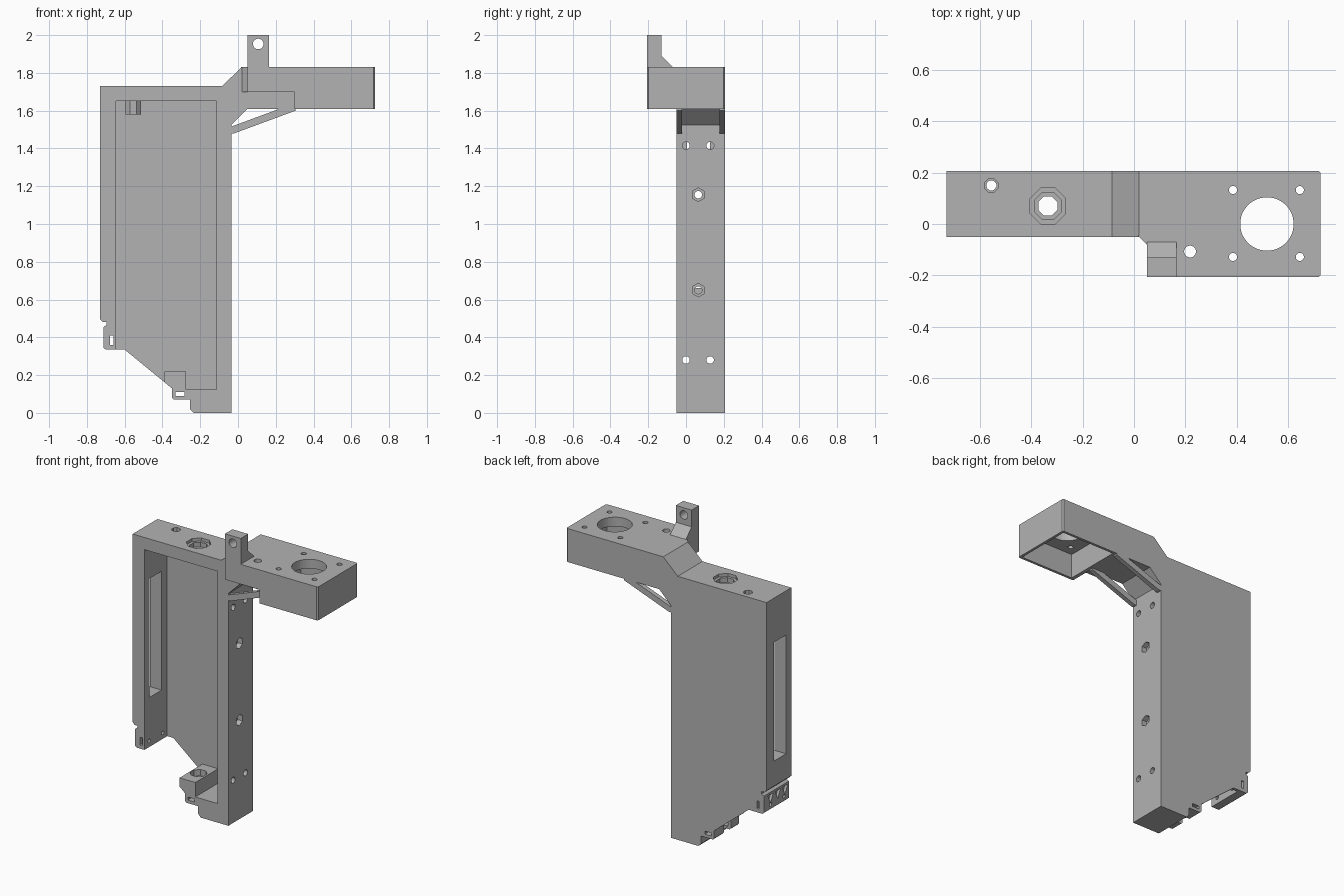
import bpy, bmesh, math
from mathutils import Matrix, Vector

cube = bpy.data.objects.get("Cube")
if cube:
    bpy.data.objects.remove(cube, do_unlink=True)

grey = bpy.data.materials.new("plain grey")
grey.use_nodes = True
grey.diffuse_color = (0.45, 0.45, 0.45, 1)
grey.node_tree.nodes["Principled BSDF"].inputs["Base Color"].default_value = (0.45, 0.45, 0.45, 1)

# Maps (profile u, profile v, extrusion depth) to x, y, z for each extrusion axis
PLACE = {"x": lambda u, v, d: (d, u, v),
         "y": lambda u, v, d: (u, d, v),
         "z": lambda u, v, d: (u, v, d)}


def prism(name, axis, points, start, end):
    """Extrude a 2D profile along an axis."""
    bm = bmesh.new()
    verts = [bm.verts.new(PLACE[axis](u, v, start)) for u, v in points]
    face = bm.faces.new(verts)
    new = bmesh.ops.extrude_face_region(bm, geom=[face])["geom"]
    step = Vector(PLACE[axis](0, 0, end - start))
    bmesh.ops.translate(bm, vec=step, verts=[g for g in new if isinstance(g, bmesh.types.BMVert)])
    bmesh.ops.recalc_face_normals(bm, faces=bm.faces)
    mesh = bpy.data.meshes.new(name)
    bm.to_mesh(mesh)
    bm.free()
    mesh.materials.append(grey)
    ob = bpy.data.objects.new(name, mesh)
    bpy.context.collection.objects.link(ob)
    return ob


def rect(u0, u1, v0, v1):
    return [(u0, v0), (u1, v0), (u1, v1), (u0, v1)]


def ring(u, v, r, sides=24):
    turn = math.pi / sides
    return [(u + r * math.cos(turn + i * 2 * turn), v + r * math.sin(turn + i * 2 * turn))
            for i in range(sides)]


def combine(target, other, operation):
    """Apply a boolean and remove the helper."""
    other.hide_render = True
    mod = target.modifiers.new("combine", "BOOLEAN")
    mod.operation, mod.solver, mod.object = operation, "EXACT", other
    bpy.context.view_layer.update()
    deps = bpy.context.evaluated_depsgraph_get()
    mesh = bpy.data.meshes.new_from_object(target.evaluated_get(deps))
    target.modifiers.clear()
    target.data = mesh
    bpy.data.objects.remove(other, do_unlink=True)


def cut(target, axis, points, start, end):
    combine(target, prism("cutter", axis, points, start, end), "DIFFERENCE")


def add(target, axis, points, start, end):
    combine(target, prism("addition", axis, points, start, end), "UNION")


FRONT, BACK = -0.05, 0.207

# Upright frame and neck, one side profile
outline = [(-0.73, 1.73), (-0.73, 0.495), (-0.715, 0.48), (-0.695, 0.48), (-0.695, 0.465),
           (-0.712, 0.455), (-0.712, 0.345), (-0.70, 0.335), (-0.60, 0.335), (-0.35, 0.13),
           (-0.35, 0.08), (-0.34, 0.07), (-0.255, 0.07), (-0.255, 0.02), (-0.235, 0),
           (-0.035, 0), (-0.035, 1.525), (0.05, 1.61), (0.305, 1.61), (0.305, 1.83),
           (0.02, 1.83), (-0.085, 1.73)]
frame = prism("upright_frame", "y", outline, FRONT, BACK)

# Front cavity, leaving a thin back plate and the lower nut block
cavity = [(-0.645, 1.65), (-0.115, 1.65), (-0.115, 0.125), (-0.275, 0.125), (-0.275, 0.22),
          (-0.39, 0.22), (-0.39, 0.05), (-0.645, 0.05)]
cut(frame, "y", cavity, FRONT - 0.1, 0.187)

# Screw boss under the roof
add(frame, "z", ring(-0.555, 0.15, 0.045, 8), 1.58, 1.67)

# Roof holes: stepped octagonal bearing seat and a small screw hole
for radius, bottom in ((0.075, 1.71), (0.057, 1.68), (0.04, -0.1)):
    cut(frame, "z", ring(-0.335, 0.07, radius, 8), bottom, 1.8)
cut(frame, "z", ring(-0.335, 0.07, 0.052, 8), 0.18, 0.3)
cut(frame, "z", ring(-0.555, 0.15, 0.028, 8), 1.70, 1.8)
cut(frame, "z", ring(-0.555, 0.15, 0.02, 12), 1.5, 1.8)

# Side wall: round holes and hexagonal nut seats
for z in (0.28, 1.415):
    for y in (0, 0.128):
        cut(frame, "x", ring(y, z, 0.02, 16), -0.2, 0.1)
for z in (0.65, 1.155):
    cut(frame, "x", ring(0.065, z, 0.036, 6), -0.07, 0.1)
    cut(frame, "x", ring(0.065, z, 0.02, 16), -0.2, 0.1)

# Long slot in the opposite wall, with small notches and holes beneath
cut(frame, "x", rect(0.004, 0.128, 0.66, 1.44), -0.8, -0.6)
for y in (-0.01, 0.065, 0.14):
    cut(frame, "x", [(y - 0.028, 0.44), (y + 0.028, 0.44), (y, 0.385)], -0.8, -0.695)
for y in (0, 0.14):
    cut(frame, "x", ring(y, 0.375, 0.012, 12), -0.8, -0.6)

# Tie slots through the feet
cut(frame, "y", rect(-0.677, -0.66, 0.36, 0.41), -0.2, 0.3)
cut(frame, "y", rect(-0.33, -0.282, 0.09, 0.11), -0.2, 0.3)

# Motor arm: hollow box open below
H = 0.207
arm_plan = [(0.3, -H), (0.717, -H), (0.725, -H + 0.008), (0.725, H - 0.008), (0.717, H), (0.3, H)]
arm = prism("motor_arm", "z", arm_plan, 1.61, 1.83)
cut(arm, "z", rect(0.325, 0.708, -0.19, 0.19), 1.5, 1.77)

# Shelf beside the neck, chamfered at its inner corner
shelf = [(0.015, -0.045), (0.05, -0.08), (0.05, -H), (0.302, -H), (0.302, -0.045)]
add(arm, "z", shelf, 1.70, 1.83)

# Arm holes: large round opening, four screws and one cable hole
cut(arm, "z", ring(0.517, 0, 0.104, 40), 1.5, 1.9)
for x in (0.385, 0.645):
    for y in (-0.128, 0.132):
        cut(arm, "z", ring(x, y, 0.016, 16), 1.5, 1.9)
cut(arm, "z", ring(0.218, -0.107, 0.023, 20), 1.5, 1.9)

# Upright lug with a sloped foot
lug_side = [(-H, 1.825), (-H, 2.0), (-0.13, 2.0), (-0.13, 1.89), (-0.065, 1.825)]
lug = prism("hinge_lug", "x", lug_side, 0.05, 0.165)
cut(lug, "y", ring(0.107, 1.953, 0.028, 24), -0.3, 0)

# Pair of diagonal struts under the neck
strut_side = [(-0.037, 1.48), (-0.02, 1.48), (0.305, 1.6), (0.305, 1.612), (0.225, 1.612), (-0.037, 1.515)]
for name, y in (("front_strut", FRONT), ("back_strut", BACK - 0.03)):
    prism(name, "y", strut_side, y, y + 0.03)
